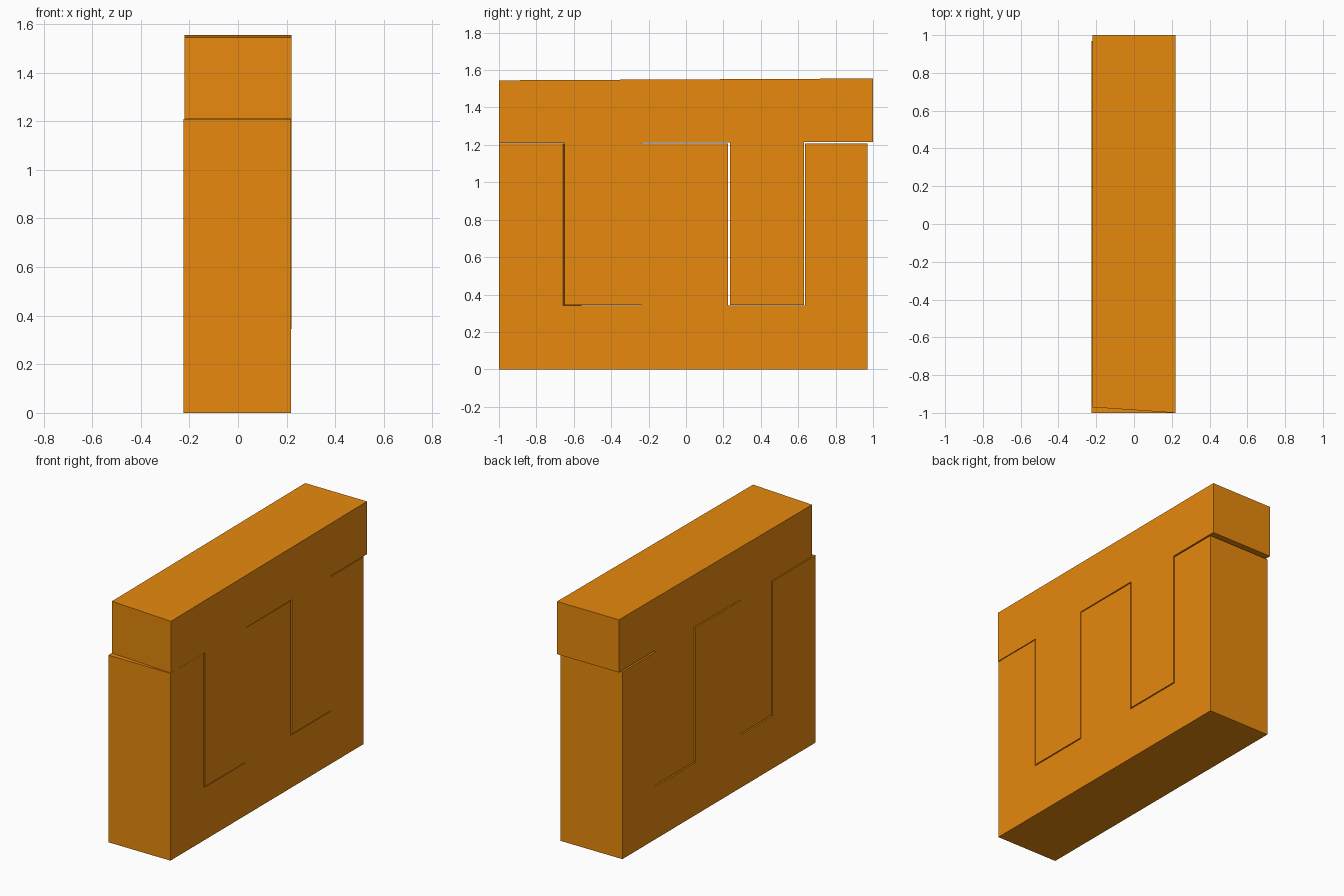
import bpy, bmesh

if "Cube" in bpy.data.objects:
    bpy.data.objects.remove(bpy.data.objects["Cube"])

mat = bpy.data.materials.new("orange")
mat.diffuse_color = (0.8, 0.25, 0.004, 1)
mat.use_nodes = True
mat.node_tree.nodes["Principled BSDF"].inputs["Base Color"].default_value = mat.diffuse_color


def prism(name, left, right, x0, x1):
    """Solid between a (y, z) profile at x0 and a matching one at x1."""
    bm = bmesh.new()
    a = [bm.verts.new((x0, y, z)) for y, z in left]
    b = [bm.verts.new((x1, y, z)) for y, z in right]
    bm.faces.new(a)
    bm.faces.new(b[::-1])
    n = len(a)
    for i in range(n):
        j = (i + 1) % n
        bm.faces.new((a[i], b[i], b[j], a[j]))
    bmesh.ops.recalc_face_normals(bm, faces=bm.faces[:])
    me = bpy.data.meshes.new(name)
    bm.to_mesh(me)
    bm.free()
    ob = bpy.data.objects.new(name, me)
    bpy.context.collection.objects.link(ob)
    me.materials.append(mat)
    return ob


# lower comb: base with three upright posts (front one is slanted inside)
def lower(post):
    top, slot = 1.208, 0.34
    return [(-1, 0), (0.97, 0), (0.97, top), (0.635, top), (0.635, slot),
            (0.225, slot), (0.225, top), (-0.238, top), (-0.238, slot),
            (post, slot), (post, top), (-1, top)]


# upper comb: top bar with two hanging teeth, slightly tilted
def upper(front, tooth):
    tip = 0.345
    return [(front, 1.545), (1, 1.555), (1, 1.215), (0.631, 1.215),
            (0.631, tip), (0.235, tip), (0.235, 1.213), (-0.234, 1.212),
            (-0.234, tip), (tooth, tip), (tooth, 1.211), (front, 1.211)]


prism("lower_comb", lower(-0.56), lower(-0.658), -0.225, 0.218)
prism("upper_comb", upper(-0.97, -0.554), upper(-1, -0.65), -0.221, 0.221)
